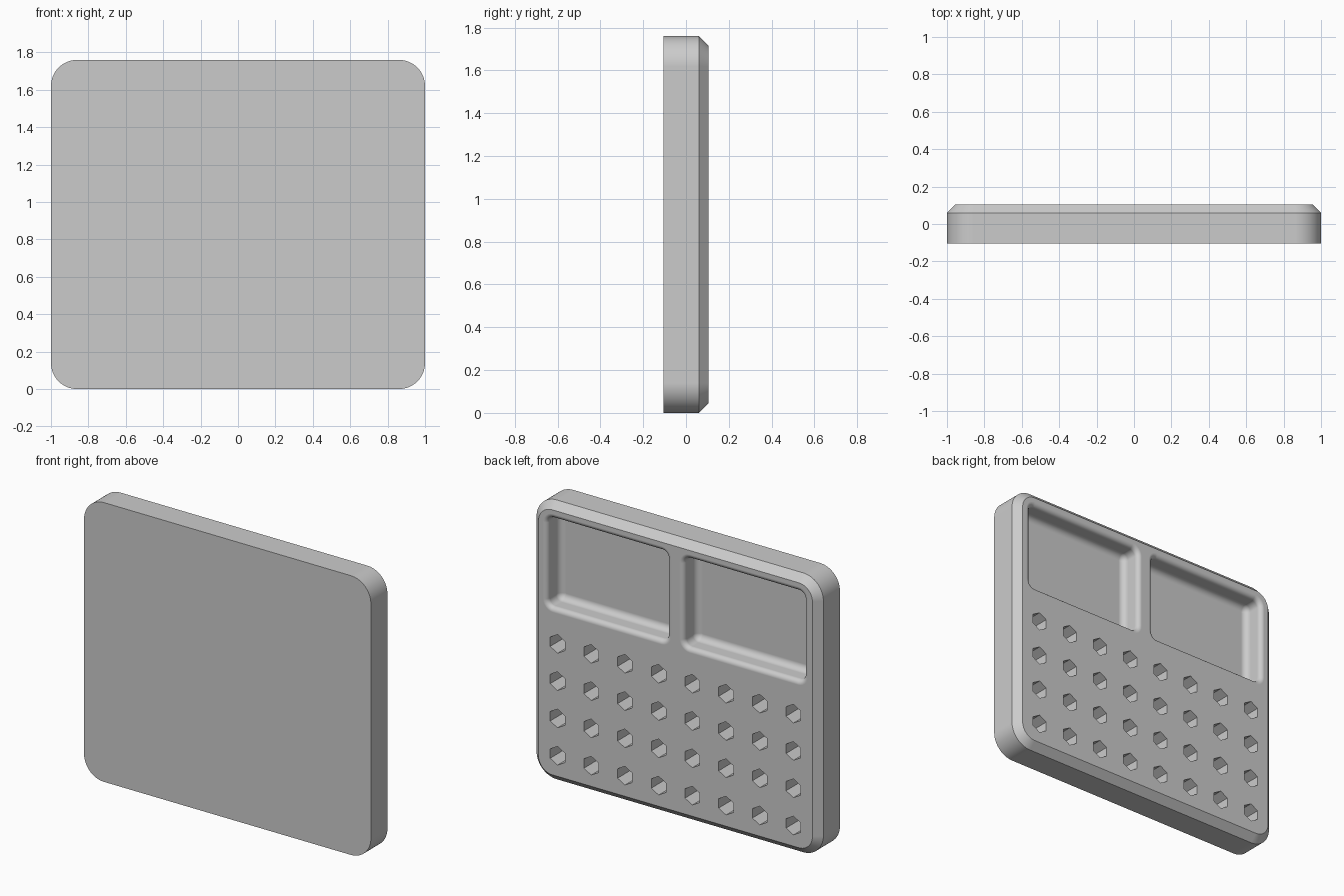
import bpy, bmesh, math
from mathutils import Vector

W, H, T = 1.0, 1.76, 0.105      # half width, height, half thickness
PITCH = 0.235

cube = bpy.data.objects.get("Cube")
if cube:
    bpy.data.objects.remove(cube, do_unlink=True)

grey = bpy.data.materials.new("plain grey")
grey.use_nodes = True
colour = (0.6, 0.6, 0.6, 1)
grey.diffuse_color = colour
grey.node_tree.nodes["Principled BSDF"].inputs["Base Color"].default_value = colour


def rounded_rect(x0, x1, z0, z1, y, inset, radius, steps):
    """Outline in the xz plane, pulled in by inset."""
    r = max(radius - inset, 0.004)
    x0, x1, z0, z1 = x0 + inset, x1 - inset, z0 + inset, z1 - inset
    corners = [(x1 - r, z1 - r), (x0 + r, z1 - r), (x0 + r, z0 + r), (x1 - r, z0 + r)]
    points = []
    for i, (cx, cz) in enumerate(corners):
        for k in range(steps + 1):
            a = math.pi / 2 * (i + k / steps)
            points.append(Vector((cx + r * math.cos(a), y, cz + r * math.sin(a))))
    return points


def loft(bm, rings):
    """Closed skin through a list of equal rings."""
    loops = [[bm.verts.new(p) for p in ring] for ring in rings]
    n = len(loops[0])
    for a, b in zip(loops, loops[1:]):
        for i in range(n):
            j = (i + 1) % n
            bm.faces.new((a[i], a[j], b[j], b[i]))
    bm.faces.new(loops[0])
    bm.faces.new(loops[-1])


def make_object(name, bm):
    bmesh.ops.recalc_face_normals(bm, faces=bm.faces)
    mesh = bpy.data.meshes.new(name)
    bm.to_mesh(mesh)
    bm.free()
    mesh.materials.append(grey)
    obj = bpy.data.objects.new(name, mesh)
    bpy.context.collection.objects.link(obj)
    return obj


# Slab with rounded corners and a chamfered back edge
bm = bmesh.new()
loft(bm, [rounded_rect(-W, W, 0, H, y, inset, 0.14, 16)
          for y, inset in ((-T, 0), (T - 0.045, 0), (T, 0.045))])
tray = make_object("tray_body", bm)

# Pocket section: rounded rim, straight wall, rounded floor edge
RIM, FLOOR, DEPTH, SEG = 0.03, 0.04, 0.13, 6
section = [(T + 0.02, 0)]
for k in range(SEG + 1):
    a = math.pi / 2 * k / SEG
    section.append((T - RIM * (1 - math.cos(a)), RIM * math.sin(a)))
for k in range(SEG + 1):
    a = math.pi / 2 * k / SEG
    section.append((T - DEPTH + FLOOR * (1 - math.sin(a)), RIM + FLOOR * (1 - math.cos(a))))

cutters = bmesh.new()
for x0, x1 in ((-0.925, -0.028), (0.028, 0.925)):
    loft(cutters, [rounded_rect(x0, x1, 1.07, 1.69, y, inset, 0.07, 6)
                   for y, inset in section])

# Grid of hexagonal sockets
for col in range(8):
    for row in range(4):
        cx, cz = (col - 3.5) * PITCH, 0.175 + row * PITCH
        rings = []
        for y in (T + 0.02, T - DEPTH):
            rings.append([Vector((cx + 0.059 * math.sin(i * math.pi / 3), y,
                                  cz + 0.059 * math.cos(i * math.pi / 3))) for i in range(6)])
        loft(cutters, rings)
cutter = make_object("recess_cutter", cutters)
cutter.hide_render = True

# Cut the recesses, then discard the cutter
cut = tray.modifiers.new("recesses", "BOOLEAN")
cut.operation = "DIFFERENCE"
cut.solver = "EXACT"
cut.object = cutter
bpy.context.view_layer.objects.active = tray
tray.select_set(True)
cutter.select_set(False)
bpy.ops.object.modifier_apply(modifier=cut.name)
bpy.data.objects.remove(cutter, do_unlink=True)

# Smooth curves, crisp edges
bpy.ops.object.shade_smooth_by_angle(angle=math.radians(30))
weighted = tray.modifiers.new("flat_faces", "WEIGHTED_NORMAL")
weighted.keep_sharp = True
